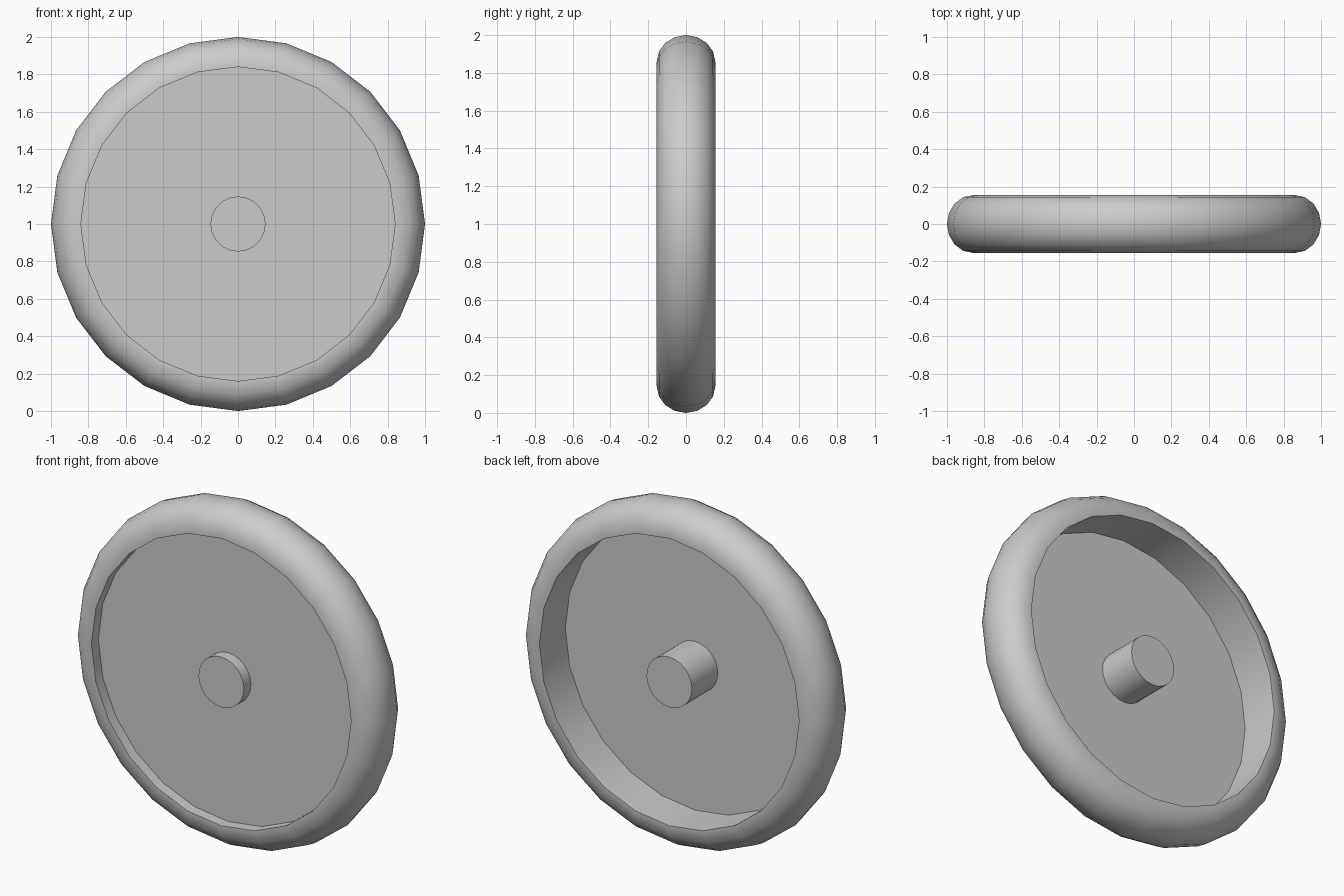
import bpy, bmesh, math
from mathutils import Matrix, Vector

SIDES = 24
HALF = 0.155      # half of the wheel's width
INNER = 0.84      # radius where the rim meets the web
CENTRE = Vector((0, 0, 1))

cube = bpy.data.objects.get("Cube")
if cube:
    bpy.data.objects.remove(cube, do_unlink=True)

grey = bpy.data.materials.new("plain grey")
grey.use_nodes = True
colour = (0.6, 0.6, 0.6, 1)
grey.diffuse_color = colour
grey.node_tree.nodes["Principled BSDF"].inputs["Base Color"].default_value = colour


def finish(bm, name):
    bmesh.ops.recalc_face_normals(bm, faces=bm.faces)
    mesh = bpy.data.meshes.new(name)
    bm.to_mesh(mesh)
    bm.free()
    obj = bpy.data.objects.new(name, mesh)
    obj.location = CENTRE
    mesh.materials.append(grey)
    bpy.context.collection.objects.link(obj)
    bpy.ops.object.select_all(action="DESELECT")
    obj.select_set(True)
    bpy.context.view_layer.objects.active = obj
    bpy.ops.object.shade_smooth_by_angle(angle=math.radians(35))
    return obj


def cylinder(name, radius, y_front, y_back):
    bm = bmesh.new()
    place = Matrix.Translation((0, (y_front + y_back) / 2, 0)) @ Matrix.Rotation(math.pi / 2, 4, "X")
    bmesh.ops.create_cone(bm, cap_ends=True, segments=SIDES, radius1=radius,
                          radius2=radius, depth=y_back - y_front, matrix=place)
    return finish(bm, name)


# Rim: rounded outer section with a straight inner wall, turned about the axle
bm = bmesh.new()
bulge, steps = 0.14, 8
profile = [(INNER, -HALF)]
for i in range(steps + 1):
    a = math.pi * (i / steps - 0.5)
    profile.append((1 - bulge + bulge * math.cos(a), HALF * math.sin(a)))
profile.append((INNER, HALF))
verts = [bm.verts.new((r, y, 0)) for r, y in profile]
edges = [bm.edges.new((verts[i - 1], v)) for i, v in enumerate(verts)]
bmesh.ops.spin(bm, geom=verts + edges, cent=(0, 0, 0), axis=(0, 1, 0),
               angle=2 * math.pi, steps=SIDES, use_duplicate=False)
bmesh.ops.remove_doubles(bm, verts=bm.verts, dist=0.0001)
finish(bm, "rim")

# Web: thin disc set nearer the front of the rim
cylinder("web_disc", INNER, -0.09, -0.084)

# Hub: axle boss flush with both sides of the rim
cylinder("hub", 0.147, -HALF, HALF)
